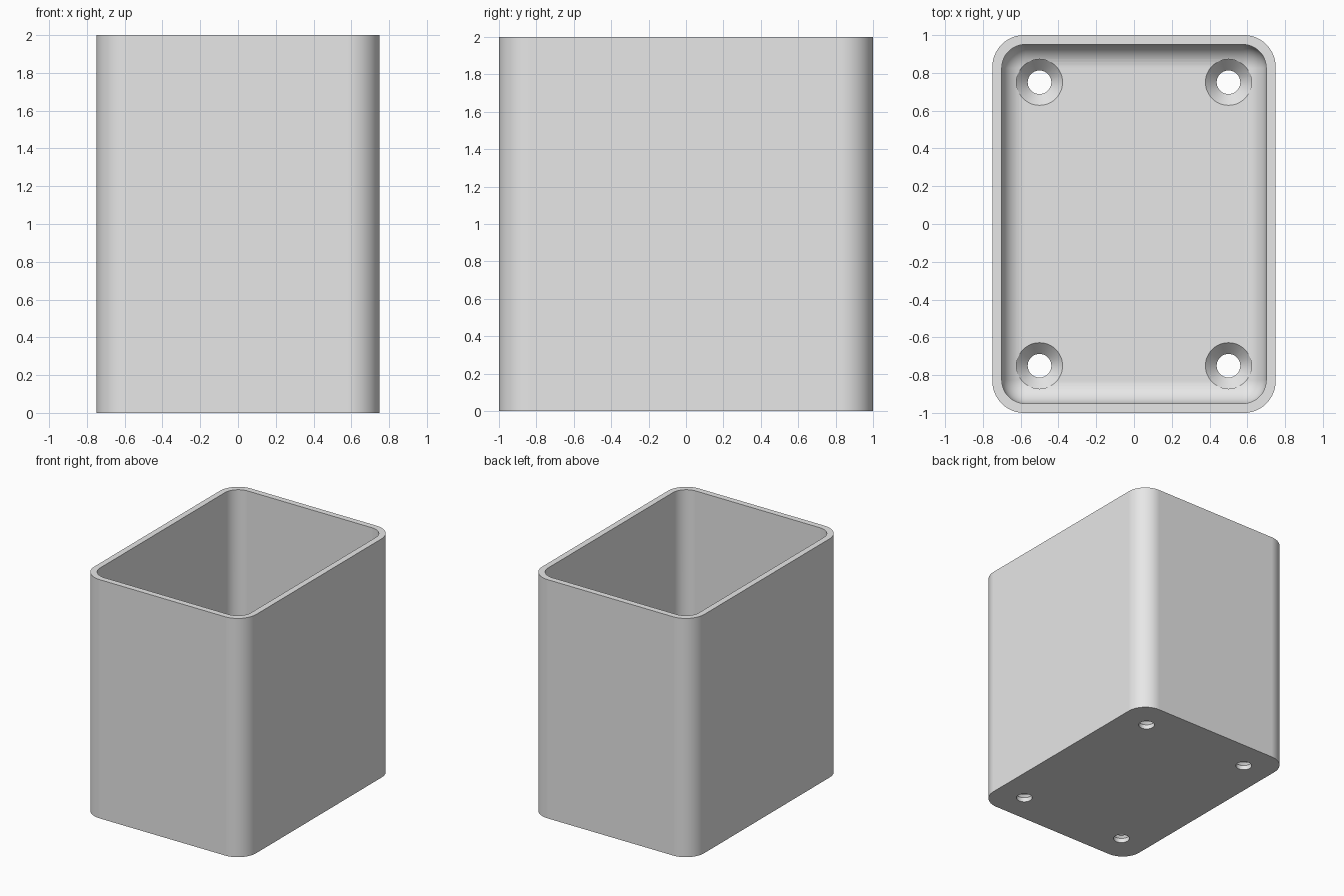
import bpy, bmesh, math

cube = bpy.data.objects.get("Cube")
if cube:
    bpy.data.objects.remove(cube, do_unlink=True)

HX, HY, H = 0.75, 1.0, 2.0      # outer half sizes and height
WALL, FLOOR = 0.05, 0.1
R_OUT, R_IN = 0.17, 0.125       # corner radii; the inner one is also the floor fillet
SEG = 12

grey = bpy.data.materials.new("light_grey")
grey.use_nodes = True
grey.diffuse_color = (0.8, 0.8, 0.8, 1)
grey.node_tree.nodes["Principled BSDF"].inputs["Base Color"].default_value = (0.8, 0.8, 0.8, 1)


def make_object(name, bm):
    bmesh.ops.remove_doubles(bm, verts=bm.verts, dist=1e-5)
    bmesh.ops.recalc_face_normals(bm, faces=bm.faces)
    mesh = bpy.data.meshes.new(name)
    bm.to_mesh(mesh)
    bm.free()
    obj = bpy.data.objects.new(name, mesh)
    bpy.context.collection.objects.link(obj)
    mesh.materials.append(grey)
    return obj


def rounded_ring(bm, inset, radius, z):
    """Rounded rectangle of vertices, inset from the outer wall."""
    ring = []
    for k, (sx, sy) in enumerate([(1, 1), (-1, 1), (-1, -1), (1, -1)]):
        cx, cy = sx * (HX - inset - radius), sy * (HY - inset - radius)
        for i in range(SEG + 1):
            a = (k + i / SEG) * math.pi / 2
            ring.append(bm.verts.new((cx + radius * math.cos(a), cy + radius * math.sin(a), z)))
    return ring


def circle_ring(bm, x, y, radius, z, n=48):
    return [bm.verts.new((x + radius * math.cos(t * math.tau / n),
                          y + radius * math.sin(t * math.tau / n), z)) for t in range(n)]


def loft(bm, rings):
    for a, b in zip(rings, rings[1:]):
        for i in range(len(a)):
            j = (i + 1) % len(a)
            bm.faces.new((a[i], a[j], b[j], b[i]))
    bm.faces.new(rings[0])
    bm.faces.new(rings[-1])


# Open box: outer wall, rim, inner wall and filleted floor
bm = bmesh.new()
rings = [rounded_ring(bm, 0, R_OUT, 0), rounded_ring(bm, 0, R_OUT, H),
         rounded_ring(bm, WALL, R_IN, H)]
for i in range(SEG + 1):
    a = i / SEG * math.pi / 2
    d = R_IN * (1 - math.cos(a))
    rings.append(rounded_ring(bm, WALL + d, R_IN - d, FLOOR + R_IN * (1 - math.sin(a))))
loft(bm, rings)
box = make_object("open_box", bm)

# Countersunk screw holes
bm = bmesh.new()
profile = [(0.0625, -0.1), (0.0625, 0.0375), (0.122, FLOOR), (0.122, 0.3)]
for x in (-0.5, 0.5):
    for y in (-0.75, 0.75):
        loft(bm, [circle_ring(bm, x, y, r, z) for r, z in profile])
cutter = make_object("hole_cutter", bm)
cutter.hide_render = True

cut = box.modifiers.new("screw_holes", "BOOLEAN")
cut.operation = "DIFFERENCE"
cut.solver = "EXACT"
cut.object = cutter
bpy.ops.object.select_all(action="DESELECT")
bpy.context.view_layer.objects.active = box
box.select_set(True)
bpy.ops.object.modifier_apply(modifier=cut.name)
bpy.data.objects.remove(cutter, do_unlink=True)

# Smooth corners with flat walls
bpy.ops.object.shade_smooth_by_angle(angle=math.radians(30))
normals = box.modifiers.new("flat_walls", "WEIGHTED_NORMAL")
normals.keep_sharp = True
